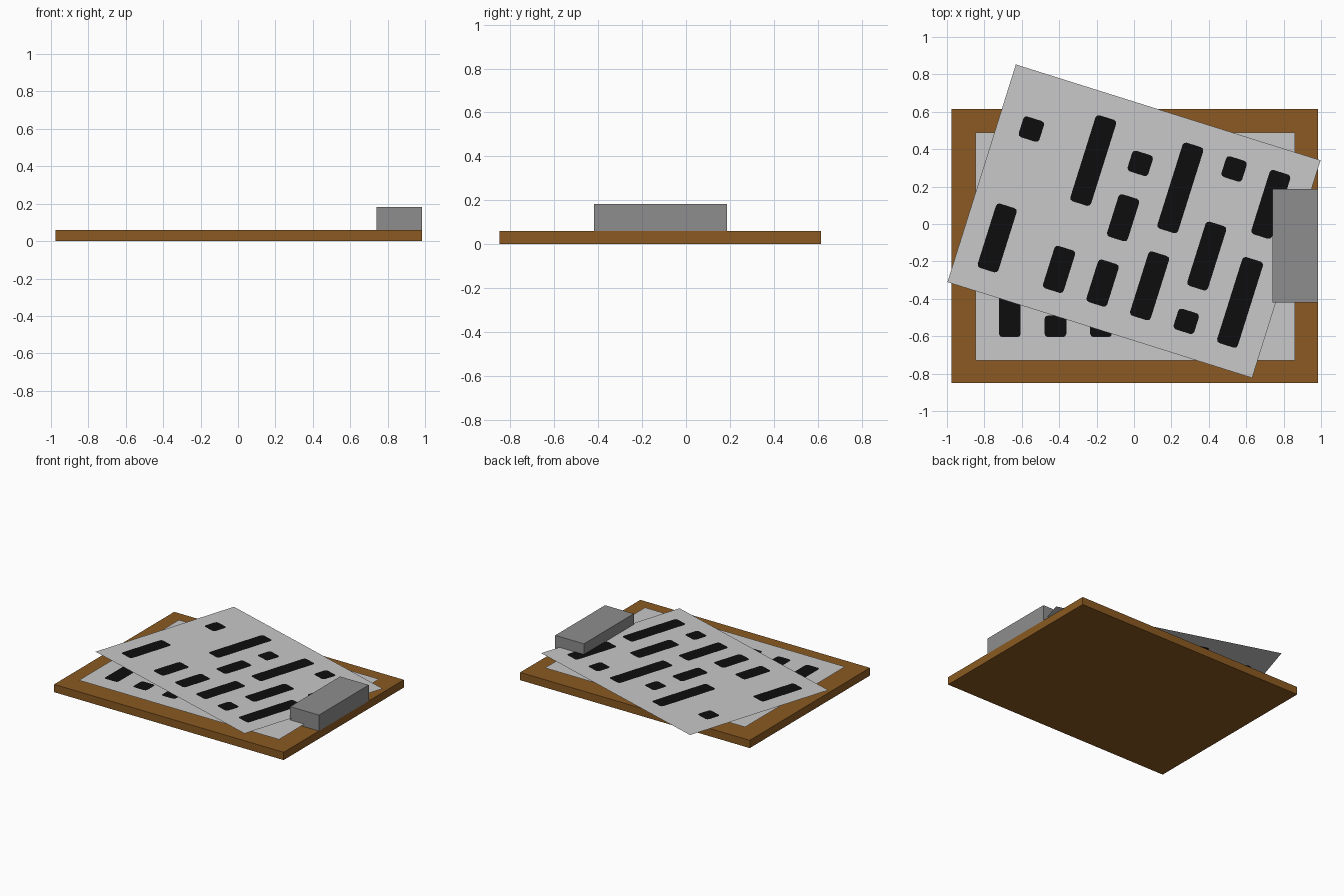
import bpy, bmesh, math

if "Cube" in bpy.data.objects:
    bpy.data.objects.remove(bpy.data.objects["Cube"])


def material(name, rgb):
    m = bpy.data.materials.new(name)
    m.diffuse_color = (*rgb, 1)
    m.use_nodes = True
    m.node_tree.nodes["Principled BSDF"].inputs["Base Color"].default_value = m.diffuse_color
    return m


WOOD = material("brown wood", (0.258, 0.102, 0.016))
PAPER = material("pale paper", (0.578, 0.578, 0.578))
INK = material("black ink", (0.004, 0.004, 0.004))
METAL = material("grey metal", (0.27, 0.27, 0.27))

CELL = 0.122  # page is a 14 x 10 grid of cells


def finish(name, bm, mat):
    me = bpy.data.meshes.new(name)
    bm.to_mesh(me)
    bm.free()
    me.materials.append(mat)
    ob = bpy.data.objects.new(name, me)
    bpy.context.collection.objects.link(ob)
    return ob


def box(name, lo, hi, mat):
    bm = bmesh.new()
    bmesh.ops.create_cube(bm, size=1)
    for v in bm.verts:
        v.co = [a + (b - a) * (c + 0.5) for a, b, c in zip(lo, hi, v.co)]
    return finish(name, bm, mat)


def add_mark(bm, x0, x1, y0, y1, r=0.018, t=0.001):
    # rounded bar, on both sides of the thin page
    pts = []
    for cx, cy, start in ((x1 - r, y1 - r, 0), (x0 + r, y1 - r, 90),
                          (x0 + r, y0 + r, 180), (x1 - r, y0 + r, 270)):
        for k in range(3):
            a = math.radians(start + 45 * k)
            pts.append((cx + r * math.cos(a), cy + r * math.sin(a)))
    bm.faces.new([bm.verts.new((x, y, t)) for x, y in pts])
    bm.faces.new([bm.verts.new((x, y, -t)) for x, y in reversed(pts)])


def page(name, centre, angle, marks):
    bm = bmesh.new()
    w, h = 7 * CELL, 5 * CELL
    bm.faces.new([bm.verts.new((x, y, 0)) for x, y in
                  ((-w, -h), (w, -h), (w, h), (-w, h))])
    sheet = finish(name, bm, PAPER)
    bm = bmesh.new()
    for col, first, last in marks:
        u = (col - 6.5) * CELL
        add_mark(bm, u - 0.058, u + 0.058,
                 (first - 5) * CELL + 0.003, (last - 4) * CELL - 0.003)
    ink = finish(name + "_marks", bm, INK)
    for ob in (sheet, ink):
        ob.location = centre
        ob.rotation_euler.z = math.radians(angle)


# wooden board and clip block at its right edge
box("board", (-0.975, -0.85, 0), (0.985, 0.615, 0.06), WOOD)
box("clip", (0.74, -0.42, 0.06), (0.985, 0.188, 0.183), METAL)

# lower page, square to the board: (column, first row, last row)
page("lower_page", (0.007, -0.12, 0.08), 0,
     [(1, 1, 3), (3, 1, 1), (5, 1, 2), (7, 2, 4), (9, 3, 5),
      (3, 5, 7), (5, 6, 8), (7, 7, 7), (9, 7, 8)])

# upper page, turned on top
page("upper_page", (0, 0.015, 0.1), -17.45,
     [(1, 7, 7), (1, 1, 3), (4, 5, 8), (4, 1, 2), (6, 7, 7), (6, 4, 5),
      (6, 1, 2), (8, 5, 8), (8, 1, 3), (10, 8, 8), (10, 3, 5), (10, 1, 1),
      (12, 6, 8), (12, 1, 4)])
